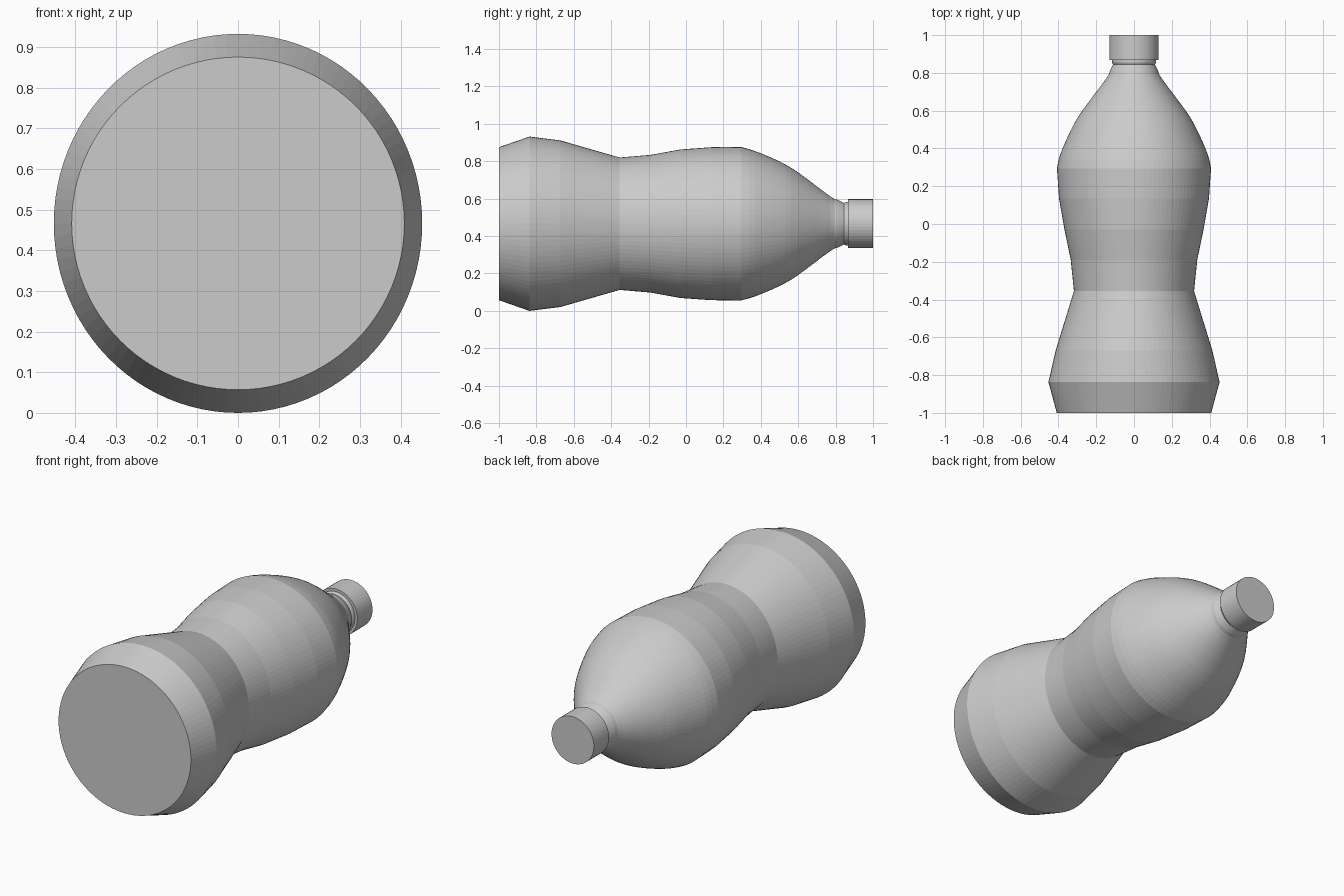
import bpy, bmesh
from math import cos, sin, pi

if "Cube" in bpy.data.objects:
    bpy.data.objects.remove(bpy.data.objects["Cube"])

CZ = 0.466  # height of the bottle's long axis

def loft(name, sections, sides):
    """Skin elliptical rings (y, x radius, z radius) along the y axis, with flat ends."""
    bm = bmesh.new()
    rings = []
    for y, rx, rz in sections:
        rings.append([bm.verts.new((rx * cos(2 * pi * i / sides), y,
                                    CZ + rz * sin(2 * pi * i / sides)))
                      for i in range(sides)])
    for a, b in zip(rings, rings[1:]):
        for i in range(sides):
            j = (i + 1) % sides
            bm.faces.new((a[i], a[j], b[j], b[i]))
    bm.faces.new(rings[0])
    bm.faces.new(rings[-1])
    bmesh.ops.recalc_face_normals(bm, faces=bm.faces)
    mesh = bpy.data.meshes.new(name)
    bm.to_mesh(mesh)
    bm.free()
    obj = bpy.data.objects.new(name, mesh)
    bpy.context.collection.objects.link(obj)
    return obj

def catmull(pts, steps):
    """Smooth the control sections into finer ones."""
    p = [pts[0]] + pts + [pts[-1]]
    out = []
    for k in range(1, len(p) - 2):
        for s in range(steps):
            t = s / steps
            out.append(tuple(
                0.5 * (2 * b + (c - a) * t + (2 * a - 5 * b + 4 * c - d) * t * t
                       + (3 * b - a - 3 * c + d) * t ** 3)
                for a, b, c, d in zip(*p[k - 1:k + 3])))
    return out + [pts[-1]]

# Base and waist: broad faceted bands, pinched more from the sides
body = [(-1.0, .409, .409), (-.837, .453, .466), (-.67, .415, .445),
        (-.355, .318, .354), (-.19, .335, .368), (-.03, .368, .397),
        (.135, .397, .409)]
# Shoulder: fine round taper
shoulder = [(.295, .408, .410), (.37, .390, .388), (.5, .333, .333),
            (.6, .274, .274), (.77, .147, .147), (.81, .128, .128), (.845, .111, .111)]
# Neck: short tube running up inside the cap
neck = [(.855, .116, .116), (.875, .116, .116), (.95, .11, .11)]

loft("bottle_body", body + catmull(shoulder, 3) + neck, 96)
loft("cap", [(.867, .131, .131), (1.0, .131, .131)], 48)
